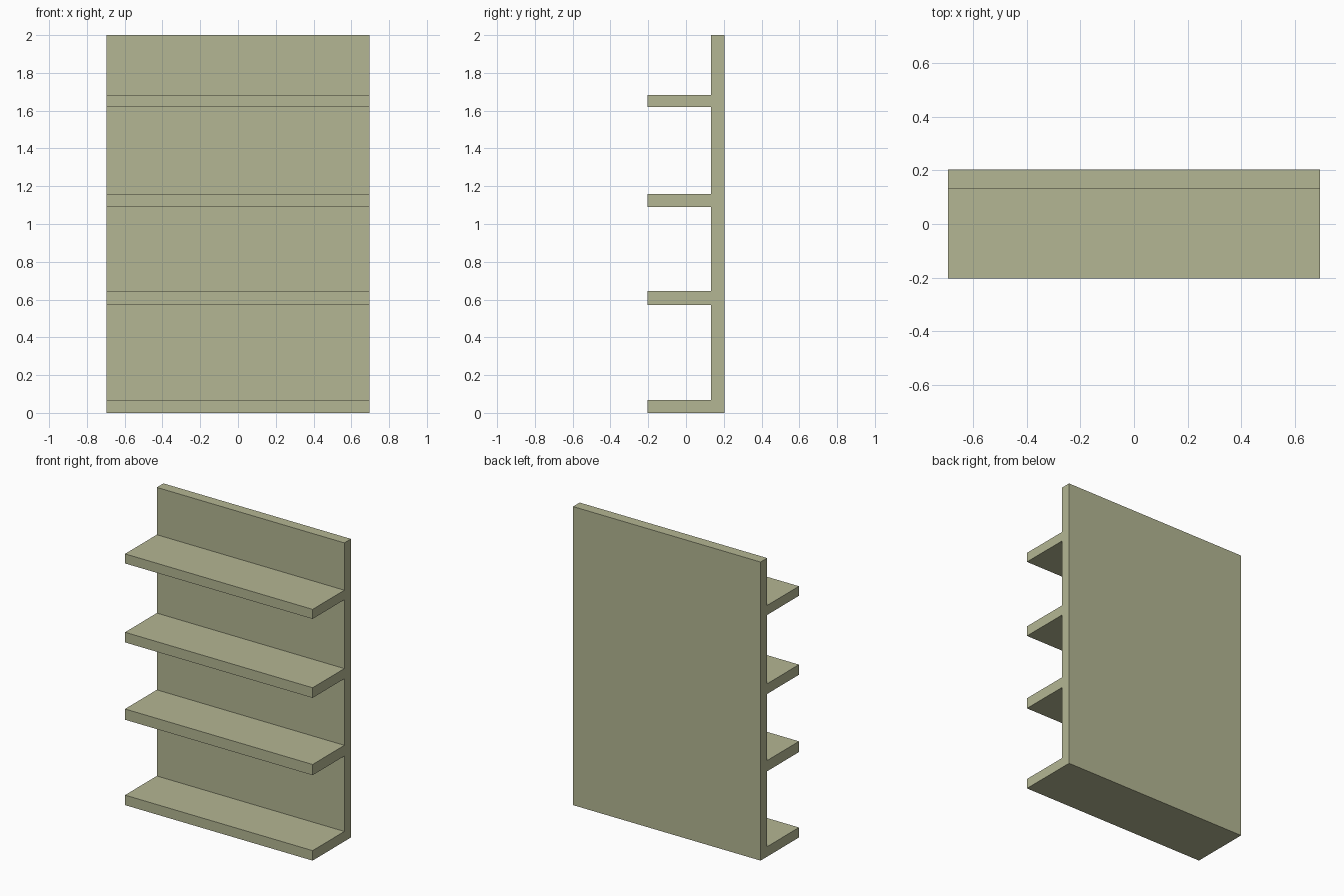
import bpy, bmesh

if "Cube" in bpy.data.objects:
    bpy.data.objects.remove(bpy.data.objects["Cube"])

HALF_W = 0.695                       # half width along x
FRONT, PANEL, BACK = -0.203, 0.133, 0.203
HEIGHT = 2.0
SHELVES = [(0.0, 0.067), (0.572, 0.644), (1.09, 1.158), (1.619, 1.683)]

# Side profile (y, z): back panel with shelves stepping out to the front
profile = [(BACK, HEIGHT), (BACK, 0.0)]
for low, high in SHELVES:
    if low > 0:
        profile.append((PANEL, low))
    profile += [(FRONT, low), (FRONT, high), (PANEL, high)]
profile.append((PANEL, HEIGHT))

# Extrude the profile across the width
bm = bmesh.new()
side = bm.faces.new([bm.verts.new((-HALF_W, y, z)) for y, z in profile])
ext = bmesh.ops.extrude_face_region(bm, geom=[side], use_keep_orig=True)
moved = [g for g in ext["geom"] if isinstance(g, bmesh.types.BMVert)]
bmesh.ops.translate(bm, verts=moved, vec=(2 * HALF_W, 0, 0))
bmesh.ops.recalc_face_normals(bm, faces=bm.faces)

mesh = bpy.data.meshes.new("shelf_unit")
bm.to_mesh(mesh)
bm.free()

# Pale olive finish
mat = bpy.data.materials.new("pale_olive")
mat.diffuse_color = (0.456, 0.468, 0.292, 1.0)
mat.use_nodes = True
mat.node_tree.nodes["Principled BSDF"].inputs["Base Color"].default_value = mat.diffuse_color
mesh.materials.append(mat)

shelf_unit = bpy.data.objects.new("shelf_unit", mesh)
bpy.context.collection.objects.link(shelf_unit)
